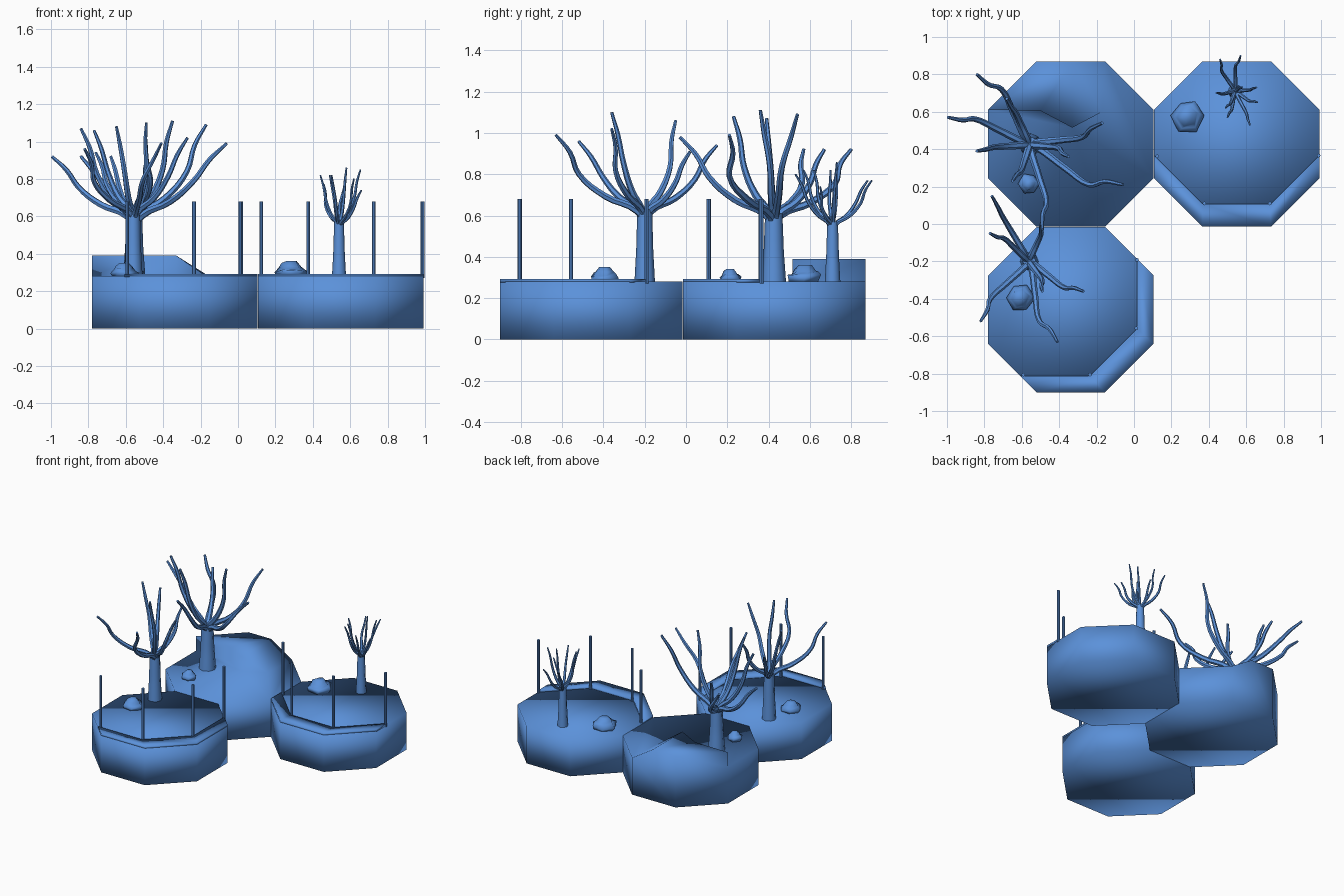
import bpy, bmesh, math, random
from mathutils import Vector, Matrix

if "Cube" in bpy.data.objects:
    bpy.data.objects.remove(bpy.data.objects["Cube"])

random.seed(4)
APO, HALF, TOP = 0.442, 0.183, 0.28          # octagon apothem, half side, deck height
BLUE = bpy.data.materials.new("blue")
BLUE.diffuse_color = (0.105, 0.285, 0.70, 1)
BLUE.use_nodes = True
BLUE.node_tree.nodes["Principled BSDF"].inputs["Base Color"].default_value = BLUE.diffuse_color


def make(name, bm, smooth=True):
    bmesh.ops.recalc_face_normals(bm, faces=bm.faces)
    me = bpy.data.meshes.new(name)
    bm.to_mesh(me)
    bm.free()
    me.materials.append(BLUE)
    for p in me.polygons:
        p.use_smooth = smooth
    ob = bpy.data.objects.new(name, me)
    bpy.context.collection.objects.link(ob)
    return ob


def prism(name, outline, z0, z1, smooth=True):
    bm = bmesh.new()
    lo = [bm.verts.new((x, y, z0)) for x, y in outline]
    hi = [bm.verts.new((x, y, z1)) for x, y in outline]
    n = len(outline)
    bm.faces.new(lo)
    bm.faces.new(hi)
    for i in range(n):
        j = (i + 1) % n
        bm.faces.new((lo[i], lo[j], hi[j], hi[i]))
    return make(name, bm, smooth)


def tubes(name, paths, sides_res=1):
    """Tapered tubes; each path is a list of (point, radius)."""
    cu = bpy.data.curves.new(name, 'CURVE')
    cu.dimensions = '3D'
    cu.bevel_depth = 1.0
    cu.bevel_resolution = sides_res
    cu.resolution_u = 4
    cu.use_fill_caps = True
    cu.materials.append(BLUE)
    for path in paths:
        sp = cu.splines.new('BEZIER')
        sp.bezier_points.add(len(path) - 1)
        for bp, (co, r) in zip(sp.bezier_points, path):
            bp.co = co
            bp.radius = r
            bp.handle_left_type = bp.handle_right_type = 'AUTO'
    ob = bpy.data.objects.new(name, cu)
    bpy.context.collection.objects.link(ob)
    bpy.ops.object.select_all(action='DESELECT')
    ob.select_set(True)
    bpy.context.view_layer.objects.active = ob
    bpy.ops.object.convert(target='MESH')
    bpy.ops.object.shade_smooth_by_angle(angle=math.radians(50))


def tree(name, x, y, top, r0, r1, rb, tips):
    tubes(name + "_trunk", [[((x, y, TOP - 0.01), r0),
                             ((x, y, (TOP + top) / 2), (r0 + r1) / 2 * 0.95),
                             ((x, y, top + 0.02), r1)]], 2)
    paths = []
    start = Vector((x, y, top))
    for tip in tips:
        d = Vector(tip) - start
        side = Vector((-d.y, d.x, 0)) * random.uniform(-0.15, 0.15)
        path = [(start - Vector((0, 0, 0.04)), rb * 1.1)]
        for out, up, bend, r in ((0.08, 0.03, 0, 1.0), (0.42, 0.22, 0.6, 0.9),
                                 (0.70, 0.5, 1, 0.75), (0.83, 0.78, 0.3, 0.65), (1, 1, 0, 0.42)):
            path.append((start + Vector((d.x * out, d.y * out, d.z * up)) + side * bend, rb * r))
        paths.append(path)
    tubes(name + "_branches", paths)


def rock(name, x, y, rx, ry, h):
    # wide irregular base with a narrower lump on top
    bm = bmesh.new()
    n, rings = 6, []
    jit = [random.uniform(0.8, 1.12) for _ in range(n)]
    for z, r in ((-0.05, 0.85), (0.3, 1.0), (0.5, 0.75), (0.75, 0.6), (1.0, 0.34)):
        rings.append([bm.verts.new((
            x + rx * r * jit[i] * math.cos(math.tau * i / n + 0.9 + z * 0.5),
            y + ry * r * jit[i] * math.sin(math.tau * i / n + 0.9 + z * 0.5),
            TOP + h * (z + (random.uniform(-0.14, 0.14) if 0 < z < 1 else 0)))) for i in range(n)])
    for a, b in zip(rings, rings[1:]):
        for i in range(n):
            j = (i + 1) % n
            bm.faces.new((a[i], a[j], b[j], b[i]))
    bm.faces.new(rings[0])
    bm.faces.new(rings[-1])
    make(name, bm)


# plain octagonal terrain tiles
tiles = {"right": (0.549, 0.428), "front_left": (-0.338, -0.458)}
R = APO / math.cos(math.pi / 8)


def octagon(cx, cy):
    return [(cx + R * math.cos(math.pi / 8 + k * math.pi / 4),
             cy + R * math.sin(math.pi / 8 + k * math.pi / 4)) for k in range(8)]


for key, centre in tiles.items():
    prism(key + "_tile", octagon(*centre), 0, TOP)

# back left tile with a raised cliff and ramp, one smooth skin
bm = bmesh.new()
base = octagon(-0.338, 0.428)
lo = [bm.verts.new((x, y, 0)) for x, y in base]
g = [bm.verts.new((x, y, 0.39 if k == 2 else TOP)) for k, (x, y) in enumerate(base)]
up = [bm.verts.new((x, y, 0.39)) for x, y in (base[3], (-0.50, 0.605), (-0.33, 0.515), (-0.33, base[2][1]))]
foot = [bm.verts.new((x, y, TOP)) for x, y in ((-0.50, 0.605), (-0.33, 0.515), (-0.17, 0.60))]
bm.faces.new(lo)
bm.faces.new((g[0], g[1], foot[2], foot[1], g[7]))                         # right ground
bm.faces.new((g[7], foot[1], foot[0], g[3], g[4], g[5], g[6]))             # front ground
bm.faces.new((g[2], up[0], up[1], up[2], up[3]))                           # plateau
bm.faces.new((up[3], up[2], foot[2], g[1]))                                # ramp
bm.faces.new((g[3], foot[0], up[1], up[0]))                                # cliff
bm.faces.new((foot[0], foot[1], up[2], up[1]))
bm.faces.new((foot[1], foot[2], up[2]))
for k in (0, 3, 4, 5, 6, 7):
    j = (k + 1) % 8
    bm.faces.new((lo[k], lo[j], g[j], g[k]))
bm.faces.new((lo[1], lo[2], g[2], up[3], g[1]))                            # back wall
bm.faces.new((lo[2], lo[3], g[3], up[0], g[2]))
make("back_left_tile", bm)

# edge walkways with posts on the two outer tiles
inner = [(-APO, -0.06), (-0.18, -0.322), (0.18, -0.322), (APO, -0.06)]
outer = [(APO, -HALF), (HALF, -APO), (-HALF, -APO), (-APO, -HALF)]
for key, turn in (("right", 0), ("front_left", math.pi / 4)):
    c = Vector((*tiles[key], 0))
    rot = Matrix.Rotation(turn, 3, 'Z')
    place = lambda p: (c + rot @ Vector((p[0], p[1], 0))).xy
    prism(key + "_walkway", [place(p) for p in inner + outer], TOP - 0.005, 0.293)
    bm = bmesh.new()
    for sx, sy in ((-0.425, -0.066), (-0.173, -0.318), (0.177, -0.318), (0.438, -0.062)):
        px, py = place((sx, sy))
        bmesh.ops.create_cone(bm, cap_ends=True, segments=8, radius1=0.01, radius2=0.01, depth=0.41,
                              matrix=Matrix.Translation((px, py, 0.475)))
    make(key + "_posts", bm, False)

# bare trees
tree("back_left_tree", -0.555, 0.425, 0.59, 0.06, 0.042, 0.02, [
    (-0.995, 0.57, 0.92), (-0.84, 0.80, 0.92), (-0.84, 0.39, 1.07), (-0.17, 0.54, 1.09),
    (-0.06, 0.21, 0.99), (-0.68, 0.67, 0.92), (-0.35, 0.36, 1.11), (-0.49, -0.03, 0.98), (-0.65, 0.23, 1.08)])
tree("front_left_tree", -0.56, -0.20, 0.61, 0.05, 0.036, 0.018, [
    (-0.77, -0.05, 1.06), (-0.76, 0.15, 0.94), (-0.49, 0.02, 0.91), (-0.27, -0.36, 1.02),
    (-0.41, -0.63, 0.99), (-0.82, -0.52, 0.96), (-0.49, -0.36, 1.10)])
tree("right_tree", 0.54, 0.71, 0.55, 0.038, 0.026, 0.011, [
    (0.46, 0.88, 0.77), (0.57, 0.90, 0.77), (0.44, 0.70, 0.82), (0.66, 0.65, 0.74), (0.655, 0.73, 0.85),
    (0.62, 0.53, 0.80), (0.50, 0.57, 0.82), (0.49, 0.62, 0.82), (0.58, 0.73, 0.86)])

# rocks
rock("back_left_rock", -0.56, 0.215, 0.06, 0.062, 0.06)
rock("front_left_rock", -0.61, -0.395, 0.075, 0.08, 0.07)
rock("right_rock", 0.285, 0.58, 0.088, 0.092, 0.08)
